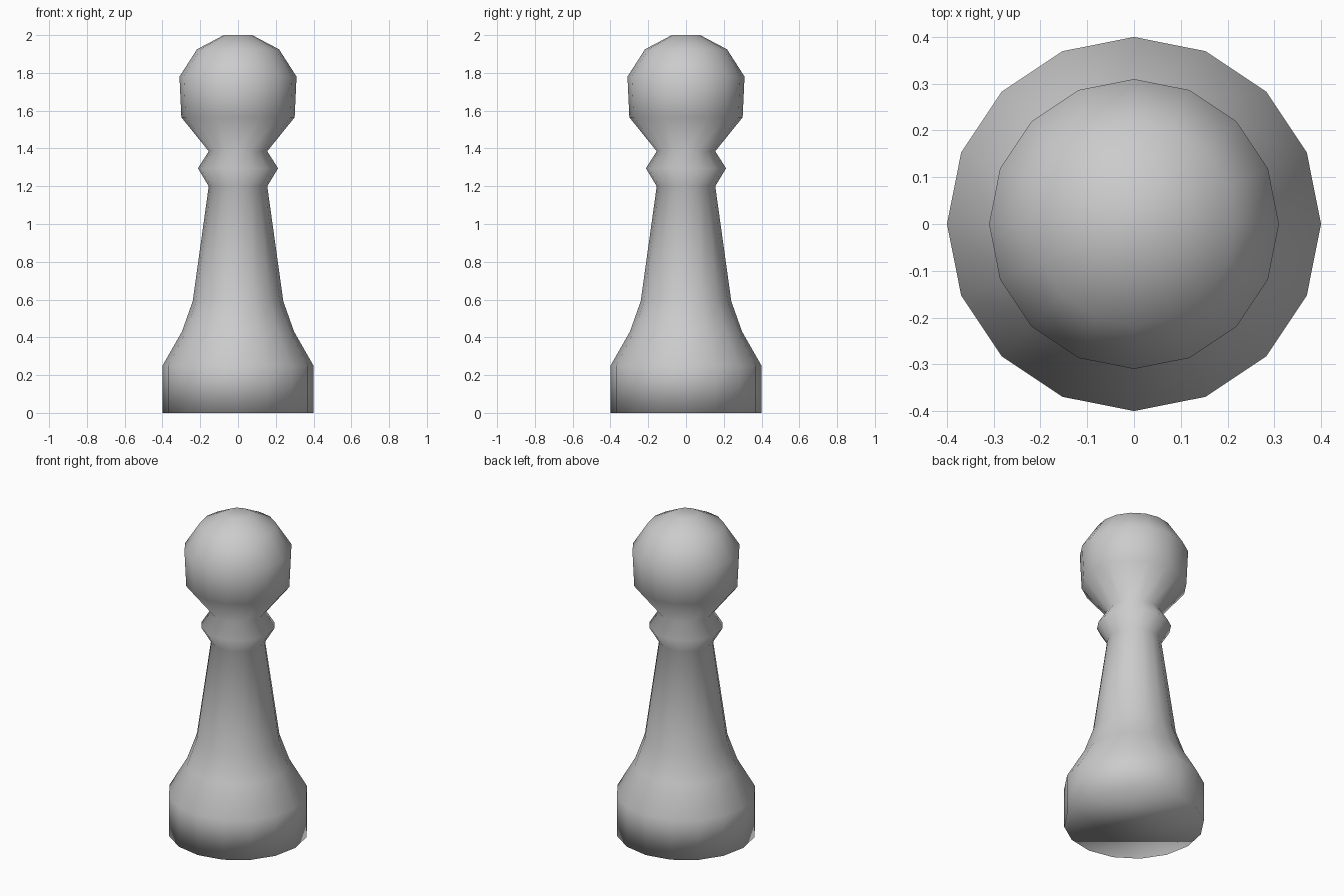
import bpy
import bmesh
from math import cos, sin, tau

if "Cube" in bpy.data.objects:
    bpy.data.objects.remove(bpy.data.objects["Cube"])

SIDES = 16

# Lathe profile: (radius, height) from the foot to the crown
PROFILE = [
    (0.40, 0.00), (0.40, 0.25),                  # base drum
    (0.297, 0.43), (0.24, 0.59), (0.155, 1.20),  # flared stem
    (0.212, 1.295), (0.155, 1.385),              # collar ring
    (0.30, 1.565), (0.31, 1.78),                 # head
    (0.217, 1.925), (0.075, 2.00),
]


def lathe(name, profile, sides):
    bm = bmesh.new()
    rings = [[bm.verts.new((r * cos(tau * i / sides), r * sin(tau * i / sides), z))
              for i in range(sides)] for r, z in profile]
    for low, high in zip(rings, rings[1:]):
        for i in range(sides):
            j = (i + 1) % sides
            bm.faces.new((low[i], low[j], high[j], high[i]))
    # Close the foot and the crown
    bm.faces.new(rings[0][::-1])
    bm.faces.new(rings[-1])
    for face in bm.faces:
        face.smooth = True
    mesh = bpy.data.meshes.new(name)
    bm.to_mesh(mesh)
    bm.free()
    obj = bpy.data.objects.new(name, mesh)
    bpy.context.collection.objects.link(obj)
    return obj


# Turned game piece, smooth shaded all over
lathe("pawn", PROFILE, SIDES)
